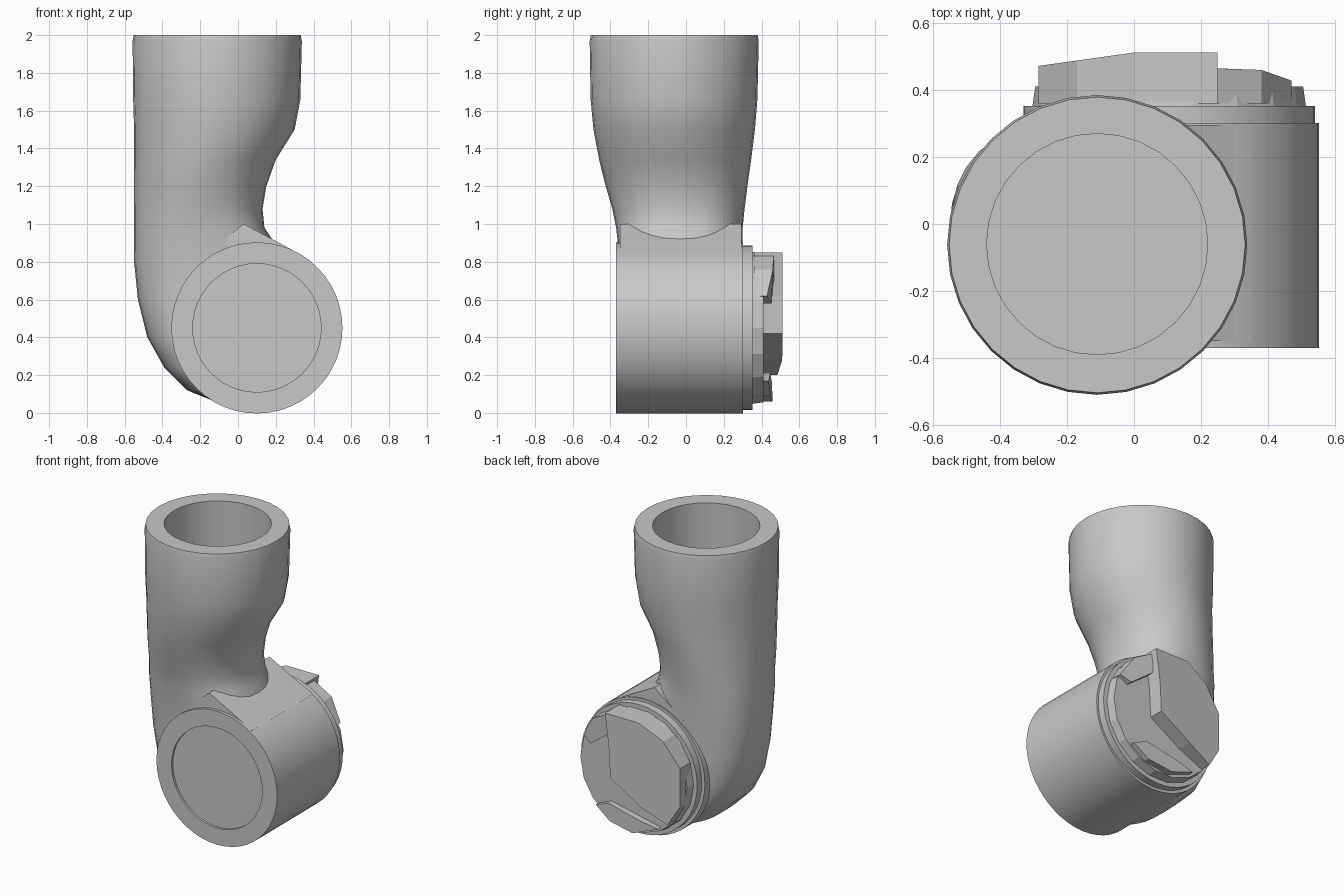
import bpy, bmesh, math

if "Cube" in bpy.data.objects:
    bpy.data.objects.remove(bpy.data.objects["Cube"], do_unlink=True)

grey = bpy.data.materials.new("neutral grey")
grey.use_nodes = True
COLOUR = (0.58, 0.58, 0.58, 1)
grey.diffuse_color = COLOUR
grey.node_tree.nodes["Principled BSDF"].inputs["Base Color"].default_value = COLOUR


def finish(name, bm, angle=None):
    bmesh.ops.recalc_face_normals(bm, faces=bm.faces)
    mesh = bpy.data.meshes.new(name)
    bm.to_mesh(mesh)
    bm.free()
    mesh.materials.append(grey)
    ob = bpy.data.objects.new(name, mesh)
    bpy.context.collection.objects.link(ob)
    if angle:
        bpy.ops.object.select_all(action='DESELECT')
        ob.select_set(True)
        bpy.context.view_layer.objects.active = ob
        bpy.ops.object.shade_smooth_by_angle(angle=math.radians(angle))
    return ob


def loft(name, rings, angle=None):
    """Skin a list of equal-length point rings and cap both ends."""
    bm = bmesh.new()
    loops = [[bm.verts.new(p) for p in ring] for ring in rings]
    for a, b in zip(loops, loops[1:]):
        for i in range(len(a)):
            j = (i + 1) % len(a)
            bm.faces.new((a[i], a[j], b[j], b[i]))
    bm.faces.new(loops[0])
    bm.faces.new(loops[-1])
    return finish(name, bm, angle)


def oval(x0, x1, y0, y1, z, power=2.0, n=32):
    """Horizontal superellipse filling a bounding rectangle."""
    pts = []
    for i in range(n):
        t = math.tau * i / n
        c, s = math.cos(t), math.sin(t)
        u = math.copysign(abs(c) ** (2 / power), c)
        v = math.copysign(abs(s) ** (2 / power), s)
        pts.append(((x0 + x1 + (x1 - x0) * u) / 2, (y0 + y1 + (y1 - y0) * v) / 2, z))
    return pts


def lathe(name, profile, cx=0.1, cz=0.45, n=48, angle=30):
    """Revolve (radius, y) points around a horizontal axis."""
    rings = [[(cx + r * math.cos(math.tau * i / n), y, cz + r * math.sin(math.tau * i / n))
              for i in range(n)] for r, y in profile]
    return loft(name, rings, angle)


def prism(name, outline, y0, back):
    """Extrude an (x, z) outline along y; back gives the rear y at each x."""
    return loft(name, [[(x, y0, z) for x, z in outline],
                       [(x, back(x), z) for x, z in outline]])


# Upper sleeve flowing down into the elbow, with a round socket in the top
sections = [
    (-0.06, 0.18, -0.33, 0.27, 0.035, 3),
    (-0.27, 0.25, -0.34, 0.28, 0.12, 3),
    (-0.39, 0.28, -0.345, 0.285, 0.24, 3),
    (-0.48, 0.30, -0.345, 0.29, 0.40, 2.8),
    (-0.53, 0.30, -0.345, 0.29, 0.60, 2.6),
    (-0.55, 0.26, -0.35, 0.295, 0.80, 2.5),
    (-0.55, 0.14, -0.37, 0.30, 0.98, 2.4),
    (-0.55, 0.13, -0.39, 0.31, 1.08, 2.2),
    (-0.55, 0.15, -0.425, 0.325, 1.20, 2.1),
    (-0.55, 0.20, -0.46, 0.345, 1.34, 2),
    (-0.55, 0.30, -0.49, 0.365, 1.50, 2),
    (-0.555, 0.33, -0.505, 0.378, 1.66, 2),
    (-0.558, 0.338, -0.51, 0.385, 1.97, 2),
    (-0.552, 0.332, -0.504, 0.379, 2.00, 2),
    (-0.44, 0.22, -0.39, 0.27, 2.00, 2),
    (-0.44, 0.22, -0.39, 0.27, 1.50, 2),
]
loft("arm_sleeve", [oval(*s) for s in sections], 35)

# Horizontal joint barrel with a shallow dished front
lathe("joint_barrel", [(0.34, -0.355), (0.34, -0.37), (0.453, -0.37), (0.453, 0.302)])

# Sloping web between the sleeve and the barrel
prism("elbow_web", [(-0.2, 0.82), (0.03, 1.0), (0.2, 0.91),
                    (0.35, 0.828), (0.1, 0.5)], -0.35, lambda x: 0.295)

# Stepped rings at the back of the barrel
lathe("back_flange", [(0.435, 0.28), (0.435, 0.352)], 0.105)
lathe("back_step", [(0.41, 0.34), (0.40, 0.41)], 0.105, n=18, angle=None)

# Broken, faceted raised plate and fragments on the back
prism("raised_plate", [(0.25, 0.85), (0.22, 0.62), (0.21, 0.42), (-0.02, 0.28), (-0.2, 0.2),
                       (-0.285, 0.34), (-0.285, 0.6), (-0.17, 0.76), (0.0, 0.85)],
      0.36, lambda x: 0.512 if x >= 0 else 0.512 + 0.14 * x)
prism("upper_fragment", [(0.23, 0.84), (0.38, 0.76), (0.47, 0.62), (0.40, 0.58), (0.24, 0.70)],
      0.36, lambda x: min(0.465, 0.46 - 0.35 * (x - 0.38)))
prism("lower_fragment", [(-0.1, 0.13), (0.08, 0.06), (0.26, 0.09), (0.37, 0.17),
                         (0.27, 0.21), (0.04, 0.16)],
      0.36, lambda x: 0.46 - 0.08 * abs(x - 0.1))
